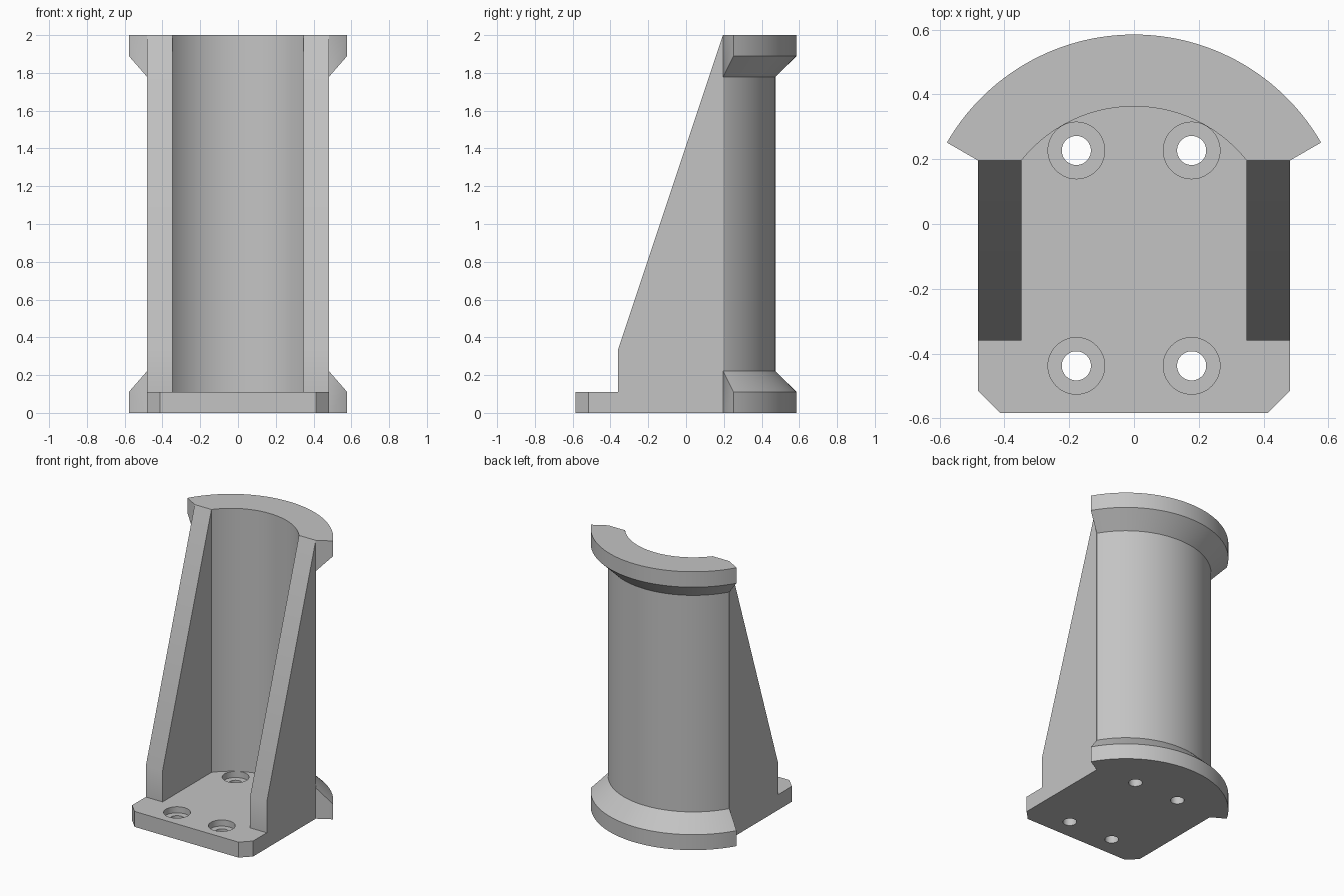
import bpy
import bmesh
from math import cos, sin, asin, pi, radians

if "Cube" in bpy.data.objects:
    bpy.data.objects.remove(bpy.data.objects["Cube"], do_unlink=True)

GREY = (0.55, 0.55, 0.55, 1)
grey = bpy.data.materials.new("plain grey")
grey.use_nodes = True
grey.diffuse_color = GREY
grey.node_tree.nodes["Principled BSDF"].inputs["Base Color"].default_value = GREY

# Main dimensions
CY = -0.082                      # y of the saddle axis
R_IN, R_OUT, R_RIM = 0.445, 0.555, 0.667
HALF = 0.481                     # half width of the body
BACK = CY + R_OUT * sin(radians(30))   # plane where walls meet the saddle
PLATE, HEIGHT = 0.111, 2.0
STEPS = 64
IN_START = asin((BACK - CY) / R_IN)
WALL_IN = R_IN * cos(IN_START)


def arc_point(r, start, t):
    a = start + (pi - 2 * start) * t
    return r * cos(a), CY + r * sin(a)


def finish(name, bm):
    bmesh.ops.recalc_face_normals(bm, faces=bm.faces)
    mesh = bpy.data.meshes.new(name)
    bm.to_mesh(mesh)
    bm.free()
    mesh.materials.append(grey)
    ob = bpy.data.objects.new(name, mesh)
    bpy.context.collection.objects.link(ob)
    return ob


def smooth(ob):
    bpy.ops.object.select_all(action="DESELECT")
    ob.select_set(True)
    bpy.context.view_layer.objects.active = ob
    bpy.ops.object.shade_smooth_by_angle(angle=radians(30))


def prism(name, points, shift):
    bm = bmesh.new()
    face = bm.faces.new([bm.verts.new(p) for p in points])
    out = bmesh.ops.extrude_face_region(bm, geom=[face])
    verts = [v for v in out["geom"] if isinstance(v, bmesh.types.BMVert)]
    bmesh.ops.translate(bm, verts=verts, vec=shift)
    return finish(name, bm)


# Curved saddle with a flared rim at both ends
outer = radians(30)
profile = [(R_IN, 0), (R_OUT, 0), (R_RIM, 0), (R_RIM, PLATE), (R_OUT, 2 * PLATE),
           (R_OUT, HEIGHT - 2 * PLATE), (R_RIM, HEIGHT - PLATE), (R_RIM, HEIGHT),
           (R_OUT, HEIGHT), (R_IN, HEIGHT)]
bm = bmesh.new()
rings = []
for i in range(STEPS + 1):
    ring = []
    for r, z in profile:
        x, y = arc_point(r, IN_START if r == R_IN else outer, i / STEPS)
        ring.append(bm.verts.new((x, y, z)))
    rings.append(ring)
n = len(profile)
for a, b in zip(rings, rings[1:]):
    for k in range(n):
        bm.faces.new((a[k], a[(k + 1) % n], b[(k + 1) % n], b[k]))
for ring in (rings[0], rings[-1]):
    for ids in ((0, 1, 4, 5, 8, 9), (1, 2, 3, 4), (5, 6, 7, 8)):
        bm.faces.new([ring[k] for k in ids])
smooth(finish("curved_saddle", bm))

# Base plate with chamfered front corners, fitted against the saddle
right_side = [(WALL_IN, BACK), (HALF, BACK), (HALF, -0.515), (0.413, -0.584)]
outline = right_side + [(-x, y) for x, y in reversed(right_side)]
outline += [arc_point(R_IN, IN_START, 1 - i / STEPS) for i in range(1, STEPS)]
plate = prism("base_plate", [(x, y, 0) for x, y in outline], (0, 0, PLATE))

# Counterbored screw holes


def cut_hole(x, y, radius, low, high):
    bpy.ops.mesh.primitive_cylinder_add(vertices=48, radius=radius, depth=high - low,
                                        location=(x, y, (low + high) / 2))
    cutter = bpy.context.object
    cutter.hide_render = True
    mod = plate.modifiers.new("hole", "BOOLEAN")
    mod.operation = "DIFFERENCE"
    mod.solver = "EXACT"
    mod.object = cutter
    bpy.context.view_layer.objects.active = plate
    bpy.ops.object.modifier_apply(modifier=mod.name)
    bpy.data.objects.remove(cutter, do_unlink=True)


for x in (-0.178, 0.178):
    for y in (-0.438, 0.227):
        cut_hole(x, y, 0.0875, PLATE - 0.044, PLATE + 0.1)
        cut_hole(x, y, 0.045, -0.1, PLATE + 0.1)
smooth(plate)

# Sloped side walls
slope = [(-0.36, PLATE), (-0.36, 0.333), (BACK, HEIGHT), (BACK, PLATE)]
for side, name in ((1, "left_wall"), (-1, "right_wall")):
    wall = prism(name, [(side * WALL_IN, y, z) for y, z in slope],
                 (side * (HALF - WALL_IN), 0, 0))
    smooth(wall)
